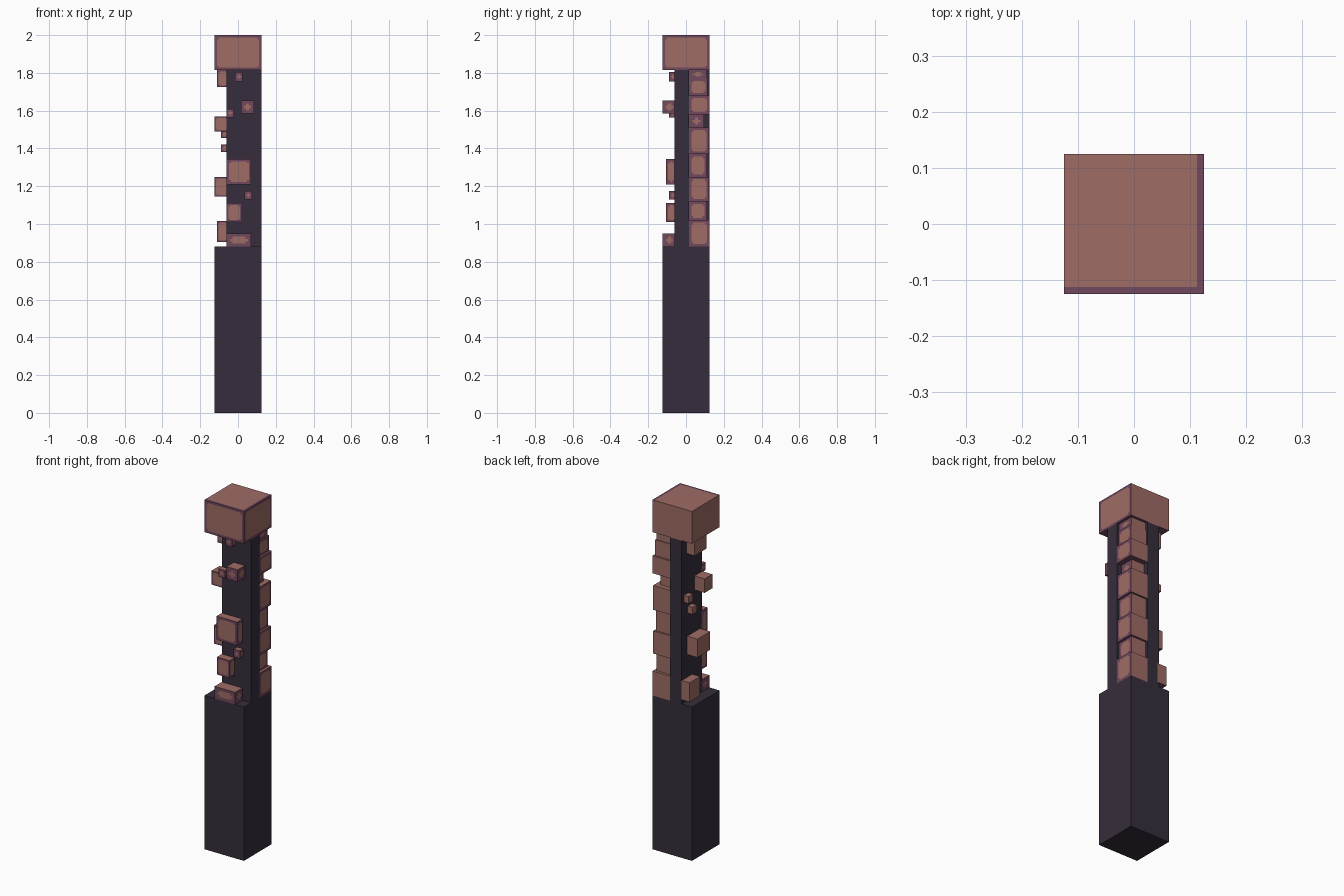
import bpy, bmesh
from mathutils import Vector

cube = bpy.data.objects.get("Cube")
if cube:
    bpy.data.objects.remove(cube, do_unlink=True)


def material(name, rgb):
    m = bpy.data.materials.new(name)
    m.use_nodes = True
    m.diffuse_color = (*rgb, 1)
    m.node_tree.nodes["Principled BSDF"].inputs["Base Color"].default_value = (*rgb, 1)
    return m


DARK = material("dark slate", (0.037, 0.027, 0.045))
PINK = material("dusty pink", (0.350, 0.150, 0.130))
PURPLE = material("muted purple", (0.165, 0.065, 0.110))


def finish(name, bm, mats):
    mesh = bpy.data.meshes.new(name)
    bmesh.ops.recalc_face_normals(bm, faces=bm.faces)
    bm.to_mesh(mesh)
    bm.free()
    for m in mats:
        mesh.materials.append(m)
    ob = bpy.data.objects.new(name, mesh)
    bpy.context.collection.objects.link(ob)
    return ob


def box_mesh(lo, hi):
    bm = bmesh.new()
    bmesh.ops.create_cube(bm, size=1)
    for v in bm.verts:
        v.co = Vector([(a + b) / 2 + c * (b - a) for a, b, c in zip(lo, hi, v.co)])
    return bm


def block(name, lo, hi, rim=0.012, rimmed=("-y", "+x"), cap=False):
    """Pink box whose chosen sides have a purple rim with stepped corners."""
    bm = box_mesh(lo, hi)
    for axis in range(3):
        size = hi[axis] - lo[axis]
        r = min(rim, size * 0.24)
        normal = [0, 0, 0]
        normal[axis] = 1
        for pos in (lo[axis] + r, lo[axis] + 1.7 * r, hi[axis] - 1.7 * r, hi[axis] - r):
            co = [0, 0, 0]
            co[axis] = pos
            bmesh.ops.bisect_plane(bm, geom=bm.verts[:] + bm.edges[:] + bm.faces[:],
                                   plane_co=co, plane_no=normal, dist=1e-6)
    bm.normal_update()
    for f in bm.faces:
        c = f.calc_center_median()
        axis = max(range(3), key=lambda i: abs(f.normal[i]))
        side = ("+" if f.normal[axis] > 0 else "-") + "xyz"[axis]
        # distance to the nearest edge, measured in rim widths
        d = []
        for i in range(3):
            if i != axis:
                r = min(rim, (hi[i] - lo[i]) * 0.24)
                d.append(min(c[i] - lo[i], hi[i] - c[i]) / r)
        purple = side in rimmed and (min(d) < 1 or max(d) < 1.7)
        if cap and side == "+z":
            purple = c.x > hi[0] - rim or c.y < lo[1] + rim
        f.material_index = int(purple or side == "-z")
    return finish(name, bm, (PINK, PURPLE))


# Square lower post
finish("base_post", box_mesh((-0.125, -0.125, 0), (0.125, 0.125, 0.88)), (DARK,))

# L-shaped upper shaft, open at the back left corner
bm = bmesh.new()
outline = [(-0.06, -0.06), (0.125, -0.06), (0.125, 0.015),
           (0.015, 0.015), (0.015, 0.125), (-0.06, 0.125)]
face = bm.faces.new([bm.verts.new((x, y, 0.88)) for x, y in outline])
top = bmesh.ops.extrude_face_region(bm, geom=[face])["geom"]
bmesh.ops.translate(bm, vec=(0, 0, 0.935),
                    verts=[v for v in top if isinstance(v, bmesh.types.BMVert)])
finish("upper_shaft", bm, (DARK,))

# Cap
block("cap", (-0.125, -0.125, 1.815), (0.125, 0.125, 2.0), 0.013, cap=True)

# Stacked blocks in the open corner: bottom, top, outer reach
stack = [(0.88, 1.02, 0.125), (1.02, 1.12, 0.11), (1.12, 1.25, 0.122),
         (1.25, 1.37, 0.112), (1.37, 1.51, 0.122), (1.51, 1.58, 0.095),
         (1.58, 1.68, 0.125), (1.68, 1.77, 0.115), (1.77, 1.815, 0.11)]
for i, (z0, z1, reach) in enumerate(stack):
    block(f"corner_block_{i + 1}", (0.015, 0.015, z0), (reach, reach, z1),
          0.02 if z1 - z0 < 0.08 else 0.013, rimmed=("+x",))

# Blocks standing out of the front: x range, z range, front y, rim width
front = [(-0.06, 0.07, 0.88, 0.95, -0.125, 0.018),
         (-0.06, 0.02, 1.01, 1.11, -0.105, 0.01),
         (0.035, 0.075, 1.13, 1.175, -0.09, 0.02),
         (-0.06, 0.07, 1.21, 1.345, -0.107, 0.013),
         (0.015, 0.085, 1.585, 1.655, -0.125, 0.016),
         (-0.06, -0.02, 1.565, 1.61, -0.09, 0.01),
         (-0.015, 0.025, 1.755, 1.805, -0.09, 0.02)]
for i, (x0, x1, z0, z1, y, rim) in enumerate(front):
    block(f"front_block_{i + 1}", (x0, y, z0), (x1, -0.05, z1), rim,
          rimmed=("-y", "+x", "-x"))

# Blocks standing out of the right side: y range, z range, outer x
side = [(0.03, 0.125, 0.905, 1.015, -0.11), (-0.04, 0.075, 1.145, 1.25, -0.125),
        (0.03, 0.07, 1.38, 1.42, -0.09), (0.065, 0.105, 1.455, 1.495, -0.09),
        (-0.06, 0.01, 1.49, 1.57, -0.125), (-0.03, 0.08, 1.725, 1.815, -0.11)]
for i, (y0, y1, z0, z1, x) in enumerate(side):
    block(f"side_block_{i + 1}", (x, y0, z0), (-0.05, y1, z1), 0.008, rimmed=("-y",))
